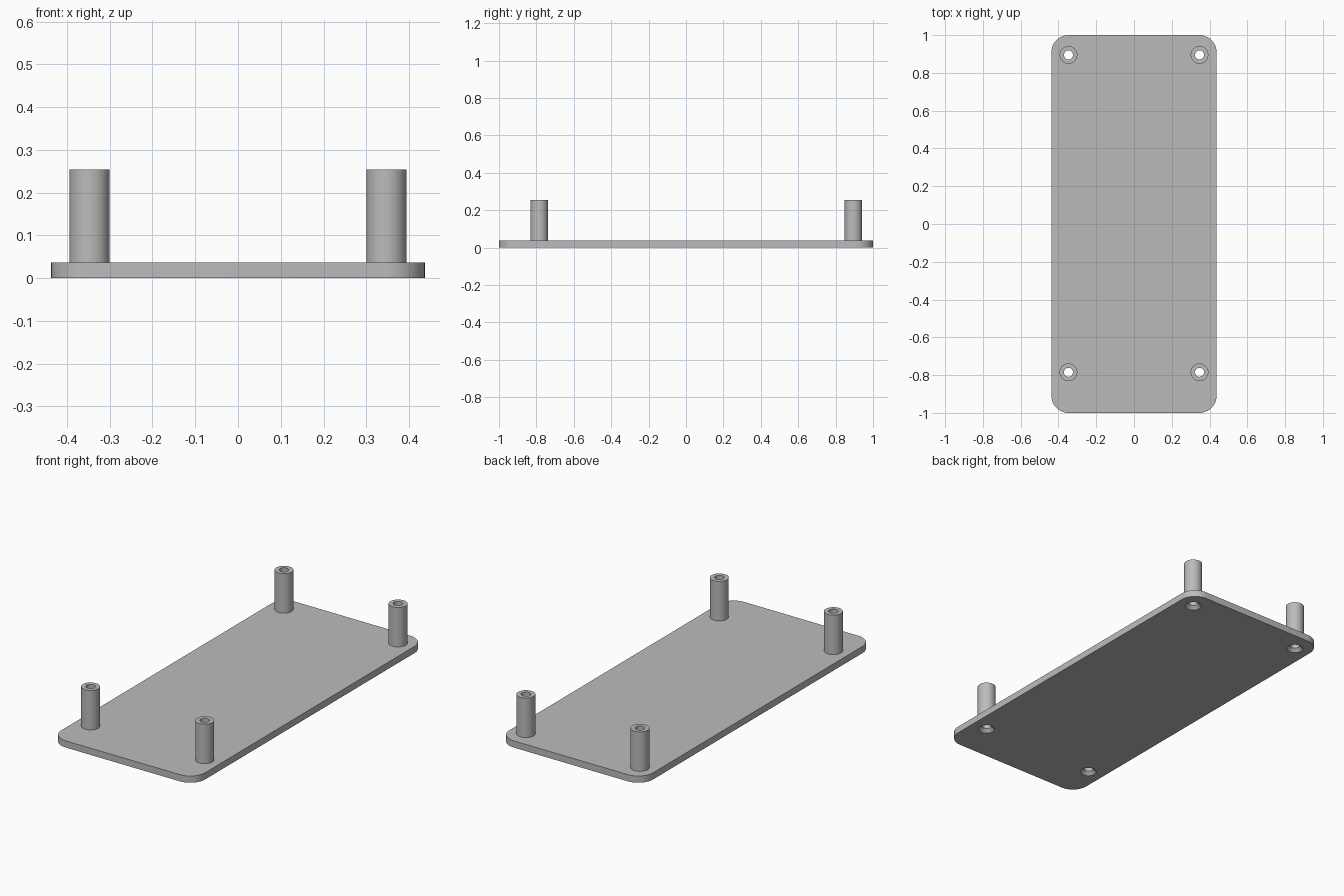
import bpy
import bmesh
from math import cos, sin, tau, radians

if "Cube" in bpy.data.objects:
    bpy.data.objects.remove(bpy.data.objects["Cube"])

HALF_X, HALF_Y, PLATE_H = 0.437, 1.0, 0.037
CORNER_R = 0.09
POST_R, HOLE_R, POST_TOP = 0.047, 0.024, 0.254
SINK_R, SINK_H = 0.042, 0.018
POSTS = [(x, y) for x in (-0.347, 0.347) for y in (-0.785, 0.895)]
SIDES = 48

grey = bpy.data.materials.new("plain grey")
grey.use_nodes = True
grey.diffuse_color = (0.5, 0.5, 0.5, 1)
grey.node_tree.nodes["Principled BSDF"].inputs["Base Color"].default_value = (0.5, 0.5, 0.5, 1)


def finish(name, bm):
    """Turn a bmesh into a named grey object."""
    bmesh.ops.recalc_face_normals(bm, faces=bm.faces)
    mesh = bpy.data.meshes.new(name)
    bm.to_mesh(mesh)
    bm.free()
    mesh.materials.append(grey)
    obj = bpy.data.objects.new(name, mesh)
    bpy.context.collection.objects.link(obj)
    return obj


def smooth(obj):
    bpy.ops.object.select_all(action="DESELECT")
    obj.select_set(True)
    bpy.context.view_layer.objects.active = obj
    bpy.ops.object.shade_smooth_by_angle(angle=radians(30))


def lathe(name, profile, center, closed):
    """Sweep (radius, z) points around a vertical axis; cap the ends unless closed."""
    bm = bmesh.new()
    rings = []
    for r, z in profile:
        rings.append([bm.verts.new((center[0] + r * cos(tau * i / SIDES),
                                    center[1] + r * sin(tau * i / SIDES), z))
                      for i in range(SIDES)])
    pairs = list(zip(rings, rings[1:]))
    if closed:
        pairs.append((rings[-1], rings[0]))
    else:
        bm.faces.new(rings[0])
        bm.faces.new(rings[-1])
    for a, b in pairs:
        for i in range(SIDES):
            j = (i + 1) % SIDES
            bm.faces.new((a[i], a[j], b[j], b[i]))
    return finish(name, bm)


# Base plate with rounded vertical corners
bm = bmesh.new()
bmesh.ops.create_cube(bm, size=1)
for v in bm.verts:
    v.co = (v.co.x * 2 * HALF_X, v.co.y * 2 * HALF_Y, (v.co.z + 0.5) * PLATE_H)
upright = [e for e in bm.edges if abs(e.verts[0].co.z - e.verts[1].co.z) > PLATE_H / 2]
bmesh.ops.bevel(bm, geom=upright, offset=CORNER_R, segments=12, profile=0.5, affect="EDGES")
plate = finish("base_plate", bm)

# Countersunk screw holes through the plate
slope = (SINK_R - HOLE_R) / SINK_H
for center in POSTS:
    cutter = lathe("hole_cutter", [(SINK_R + slope * 0.01, -0.01), (HOLE_R, SINK_H),
                                   (HOLE_R, PLATE_H + 0.02)], center, False)
    cutter.hide_render = True
    bpy.context.view_layer.objects.active = plate
    mod = plate.modifiers.new("hole", "BOOLEAN")
    mod.operation = "DIFFERENCE"
    mod.solver = "EXACT"
    mod.object = cutter
    bpy.ops.object.modifier_apply(modifier=mod.name)
    bpy.data.objects.remove(cutter)
smooth(plate)

# Hollow standoff posts
for center in POSTS:
    name = ("back" if center[1] > 0 else "front") + ("_left" if center[0] > 0 else "_right")
    post = lathe(name + "_post", [(POST_R, PLATE_H), (POST_R, POST_TOP),
                                  (HOLE_R, POST_TOP), (HOLE_R, PLATE_H)], center, True)
    smooth(post)
